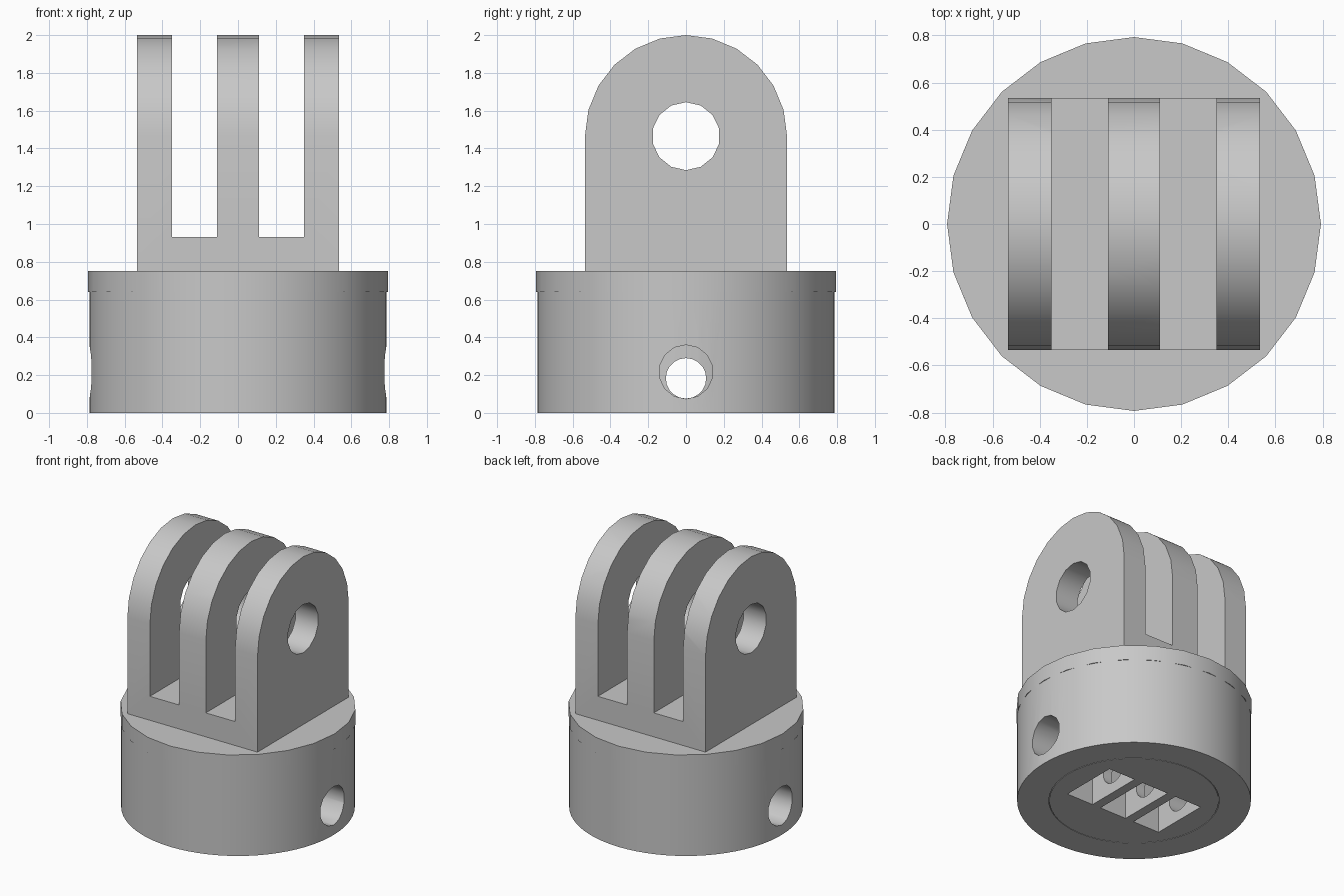
import bpy
import bmesh
from math import sin, cos, pi, radians

cube = bpy.data.objects.get("Cube")
if cube:
    bpy.data.objects.remove(cube)

grey = bpy.data.materials.new("matte grey")
grey.use_nodes = True
tone = (0.58, 0.58, 0.58, 1)
grey.diffuse_color = tone
grey.node_tree.nodes["Principled BSDF"].inputs["Base Color"].default_value = tone


def arc(radius, sides, centre=0.0, steps=None):
    """Points of a circle, or of its first steps, centred at height centre."""
    count = sides if steps is None else steps + 1
    return [(radius * sin(2 * pi * i / sides + (0 if steps is None else -pi / 2)),
             centre + radius * cos(2 * pi * i / sides + (0 if steps is None else -pi / 2)))
            for i in range(count)]


def rect(a0, a1, b0, b1):
    return [(a0, b0), (a1, b0), (a1, b1), (a0, b1)]


def prism(name, outline, axis, low, high):
    """Extrude an outline along z (outline in x, y) or x (outline in y, z)."""
    bm = bmesh.new()
    place = (lambda a, b: (a, b, low)) if axis == "z" else (lambda a, b: (low, a, b))
    face = bm.faces.new([bm.verts.new(place(a, b)) for a, b in outline])
    new = bmesh.ops.extrude_face_region(bm, geom=[face])["geom"]
    shift = (0, 0, high - low) if axis == "z" else (high - low, 0, 0)
    bmesh.ops.translate(bm, vec=shift,
                        verts=[v for v in new if isinstance(v, bmesh.types.BMVert)])
    bmesh.ops.recalc_face_normals(bm, faces=bm.faces)
    mesh = bpy.data.meshes.new(name)
    bm.to_mesh(mesh)
    bm.free()
    mesh.materials.append(grey)
    obj = bpy.data.objects.new(name, mesh)
    bpy.context.collection.objects.link(obj)
    return obj


def select(obj):
    bpy.ops.object.select_all(action="DESELECT")
    obj.select_set(True)
    bpy.context.view_layer.objects.active = obj


def cut(obj, *cutter):
    """Subtract a prism from an object."""
    tool = prism("cutter", *cutter)
    tool.hide_render = True
    mod = obj.modifiers.new("cut", "BOOLEAN")
    mod.operation, mod.solver, mod.object = "DIFFERENCE", "EXACT", tool
    select(obj)
    bpy.ops.object.modifier_apply(modifier=mod.name)
    bpy.data.objects.remove(tool)


# Round housing with a bore and a cross hole
housing = prism("housing", arc(0.787, 72), "z", 0, 0.66)
cut(housing, arc(0.574, 48), "z", -0.1, 0.6)
cut(housing, arc(0.143, 14, 0.217), "x", -1, 1)

# Insert with three finger pockets and a pin hole
insert = prism("socket_insert", arc(0.57, 48), "z", 0, 0.6)
for x in (-0.29, 0, 0.29):
    cut(insert, rect(x - 0.11, x + 0.11, -0.22, 0.22), "z", -0.1, 0.42)
cut(insert, arc(0.107, 20, 0.183), "x", -1, 1)

# Collar on top of the housing
collar = prism("collar", arc(0.793, 24), "z", 0.64, 0.752)

# Rounded block split into three fingers, with a bolt hole
outline = [(0.535, 0.75), (-0.535, 0.75)] + arc(0.535, 24, 1.465, 12)
fingers = prism("hinge_fingers", outline, "x", -0.535, 0.535)
cut(fingers, arc(0.18, 14, 1.465), "x", -1, 1)
for x in (-0.23, 0.23):
    cut(fingers, rect(-1, 1, 0.93, 2.2), "x", x - 0.12, x + 0.12)

for part in (housing, insert, collar, fingers):
    select(part)
    bpy.ops.object.shade_smooth_by_angle(angle=radians(30))
